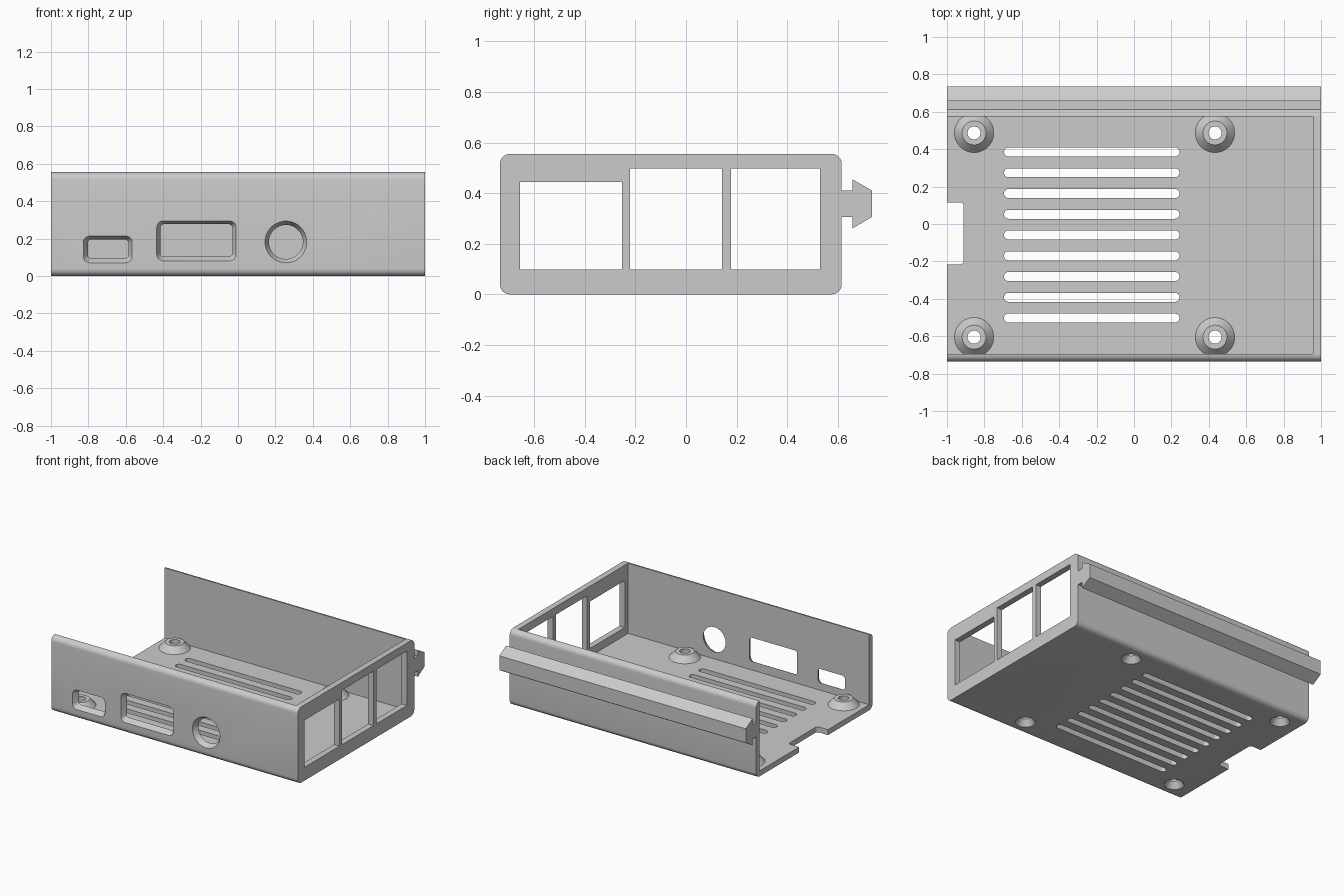
import bpy, bmesh, math

if "Cube" in bpy.data.objects:
    bpy.data.objects.remove(bpy.data.objects["Cube"])

grey = bpy.data.materials.new("light_grey_plastic")
grey.diffuse_color = (0.6, 0.6, 0.6, 1)
grey.use_nodes = True
grey.node_tree.nodes["Principled BSDF"].inputs["Base Color"].default_value = grey.diffuse_color


def rounded_rect(u0, u1, v0, v1, r, steps=6):
    """Rounded rectangle outline in a 2D plane."""
    pts = []
    for i, (cu, cv) in enumerate([(u1 - r, v1 - r), (u0 + r, v1 - r),
                                  (u0 + r, v0 + r), (u1 - r, v0 + r)]):
        for k in range(steps + 1):
            a = math.pi / 2 * (i + k / steps)
            pts.append((cu + r * math.cos(a), cv + r * math.sin(a)))
    return pts


def rect(u0, u1, v0, v1):
    return [(u0, v0), (u1, v0), (u1, v1), (u0, v1)]


def circle(u, v, r, n=48):
    return [(u + r * math.cos(2 * math.pi * k / n),
             v + r * math.sin(2 * math.pi * k / n)) for k in range(n)]


PLACE = {"x": lambda u, v, d: (d, u, v),
         "y": lambda u, v, d: (u, d, v),
         "z": lambda u, v, d: (u, v, d)}


def loft(bm, axis, *sections):
    """Closed solid through (outline, depth) sections along an axis."""
    rings = [[bm.verts.new(PLACE[axis](u, v, d)) for u, v in outline]
             for outline, d in sections]
    n = len(rings[0])
    faces = [bm.faces.new(rings[0]), bm.faces.new(rings[-1])]
    for a, b in zip(rings, rings[1:]):
        for i in range(n):
            j = (i + 1) % n
            faces.append(bm.faces.new((a[i], a[j], b[j], b[i])))
    bmesh.ops.recalc_face_normals(bm, faces=faces)


def make(name, bm):
    me = bpy.data.meshes.new(name)
    bm.to_mesh(me)
    bm.free()
    me.materials.append(grey)
    ob = bpy.data.objects.new(name, me)
    bpy.context.collection.objects.link(ob)
    return ob


def combine(target, tool, operation):
    """Apply a boolean and discard the tool object."""
    mod = target.modifiers.new("bool", "BOOLEAN")
    mod.object, mod.operation, mod.solver = tool, operation, "EXACT"
    dg = bpy.context.evaluated_depsgraph_get()
    me = bpy.data.meshes.new_from_object(target.evaluated_get(dg))
    target.modifiers.clear()
    target.data = me
    bpy.data.objects.remove(tool)


def finish(ob):
    bpy.ops.object.select_all(action="DESELECT")
    ob.select_set(True)
    bpy.context.view_layer.objects.active = ob
    bpy.ops.object.shade_smooth_by_angle(angle=math.radians(25))


FRONT, BACK, WALL, HEIGHT = -0.735, 0.615, 0.04, 0.555
POSTS = [(x, y) for x in (-0.855, 0.433) for y in (-0.605, 0.487)]

# Outer body with rounded long edges
bm = bmesh.new()
body = rounded_rect(FRONT, BACK, 0, HEIGHT, 0.039)
loft(bm, "x", (body, -1), (body, 1))
case = make("case_shell", bm)

# Inner cavity, open at the top and the left end
bm = bmesh.new()
room = rect(FRONT + WALL, BACK - WALL, WALL, 1)
loft(bm, "x", (room, -1.2), (room, 0.956))
combine(case, make("cavity_cutter", bm), "DIFFERENCE")

# Conical mounting posts
bm = bmesh.new()
for x, y in POSTS:
    loft(bm, "z", (circle(x, y, 0.105), 0.02), (circle(x, y, 0.105), WALL),
         (circle(x, y, 0.064), 0.085))
combine(case, make("post_tool", bm), "UNION")

# All openings
bm = bmesh.new()
# Screw holes, countersunk from below
for x, y in POSTS:
    wide, bore = circle(x, y, 0.066), circle(x, y, 0.035)
    loft(bm, "z", (wide, -0.05), (wide, 0.001), (bore, 0.045), (bore, 0.2))
# Cooling slots
for i in range(9):
    y = 0.385 - 0.111 * i
    slot = rounded_rect(-0.695, 0.243, y - 0.024, y + 0.024, 0.0235)
    loft(bm, "z", (slot, -0.1), (slot, 0.1))
# Notch in the floor edge
notch = rounded_rect(-1.2, -0.911, -0.217, 0.116, 0.02)
loft(bm, "z", (notch, -0.1), (notch, 0.1))
# Windows in the right end
for y0, y1, top in ((-0.656, -0.253, 0.443), (-0.221, 0.142, 0.497),
                    (0.178, 0.53, 0.497)):
    window = rect(y0, y1, 0.098, top)
    loft(bm, "x", (window, 0.8), (window, 1.2))
# Tapered ports in the front wall
ports = [(rounded_rect(-0.828, -0.565, 0.07, 0.214, 0.035),
          rounded_rect(-0.803, -0.585, 0.094, 0.196, 0.02)),
         (rounded_rect(-0.435, -0.01, 0.08, 0.295, 0.035),
          rounded_rect(-0.415, -0.03, 0.103, 0.277, 0.02)),
         (circle(0.256, 0.182, 0.112), circle(0.256, 0.182, 0.091))]
for outer, inner in ports:
    loft(bm, "y", (outer, FRONT - 0.1), (outer, FRONT - 0.001),
         (inner, FRONT + WALL - 0.002), (inner, FRONT + 0.08))
combine(case, make("opening_cutter", bm), "DIFFERENCE")
finish(case)

# Arrow-section mounting rail along the back
bm = bmesh.new()
arrow = [(BACK - 0.005, 0.305), (0.657, 0.305), (0.657, 0.26), (0.735, 0.306),
         (0.735, 0.41), (0.657, 0.455), (0.657, 0.41), (BACK - 0.005, 0.41)]
loft(bm, "x", (arrow, -1), (arrow, 1))
finish(make("mounting_rail", bm))
